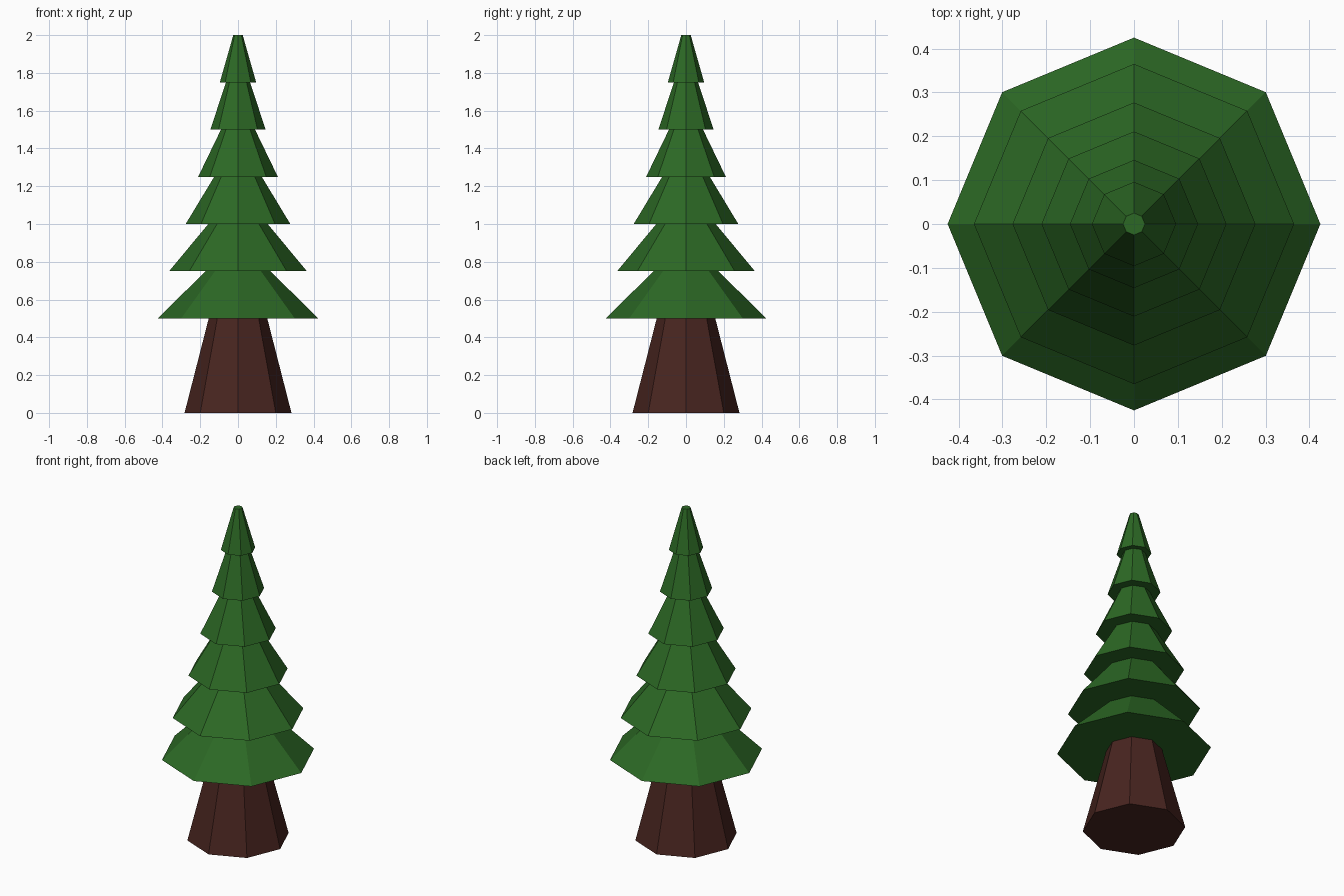
import bpy, bmesh
from math import cos, sin, pi

if "Cube" in bpy.data.objects:
    bpy.data.objects.remove(bpy.data.objects["Cube"])

SIDES = 8


def material(name, color):
    mat = bpy.data.materials.new(name)
    mat.diffuse_color = (*color, 1)
    mat.use_nodes = True
    mat.node_tree.nodes["Principled BSDF"].inputs["Base Color"].default_value = mat.diffuse_color
    return mat


def lathe(name, profile, mat, cap_bottom=False, cap_top=False):
    """Sweep (radius, z) points around z into a flat-faced octagonal shell."""
    bm = bmesh.new()
    rings = [[bm.verts.new((r * cos(2 * pi * i / SIDES), r * sin(2 * pi * i / SIDES), z))
              for i in range(SIDES)] for r, z in profile]
    for low, high in zip(rings, rings[1:]):
        for i in range(SIDES):
            j = (i + 1) % SIDES
            bm.faces.new((low[i], low[j], high[j], high[i]))
    if cap_bottom:
        bm.faces.new(rings[0][::-1])
    if cap_top:
        bm.faces.new(rings[-1])
    mesh = bpy.data.meshes.new(name)
    bm.to_mesh(mesh)
    bm.free()
    mesh.materials.append(mat)
    obj = bpy.data.objects.new(name, mesh)
    bpy.context.collection.objects.link(obj)
    return obj


bark = material("bark", (0.065, 0.018, 0.014))
needles = material("needles", (0.025, 0.14, 0.018))

# Tapered trunk, running up into the foliage underside
TRUNK_TOP = 0.155
lathe("trunk", [(0.283, 0), (TRUNK_TOP, 0.5)], bark, cap_bottom=True)

# Six stacked skirts: (bottom radius, top radius), each 0.25 high
tiers = [(0.425, 0.172), (0.365, 0.157), (0.277, 0.126),
         (0.211, 0.09), (0.146, 0.064), (0.096, 0.025)]
profile = [(TRUNK_TOP, 0.5)]
for k, (bottom, top) in enumerate(tiers):
    z = 0.5 + 0.25 * k
    profile += [(bottom, z), (top, z + 0.25)]
lathe("foliage", profile, needles, cap_top=True)
